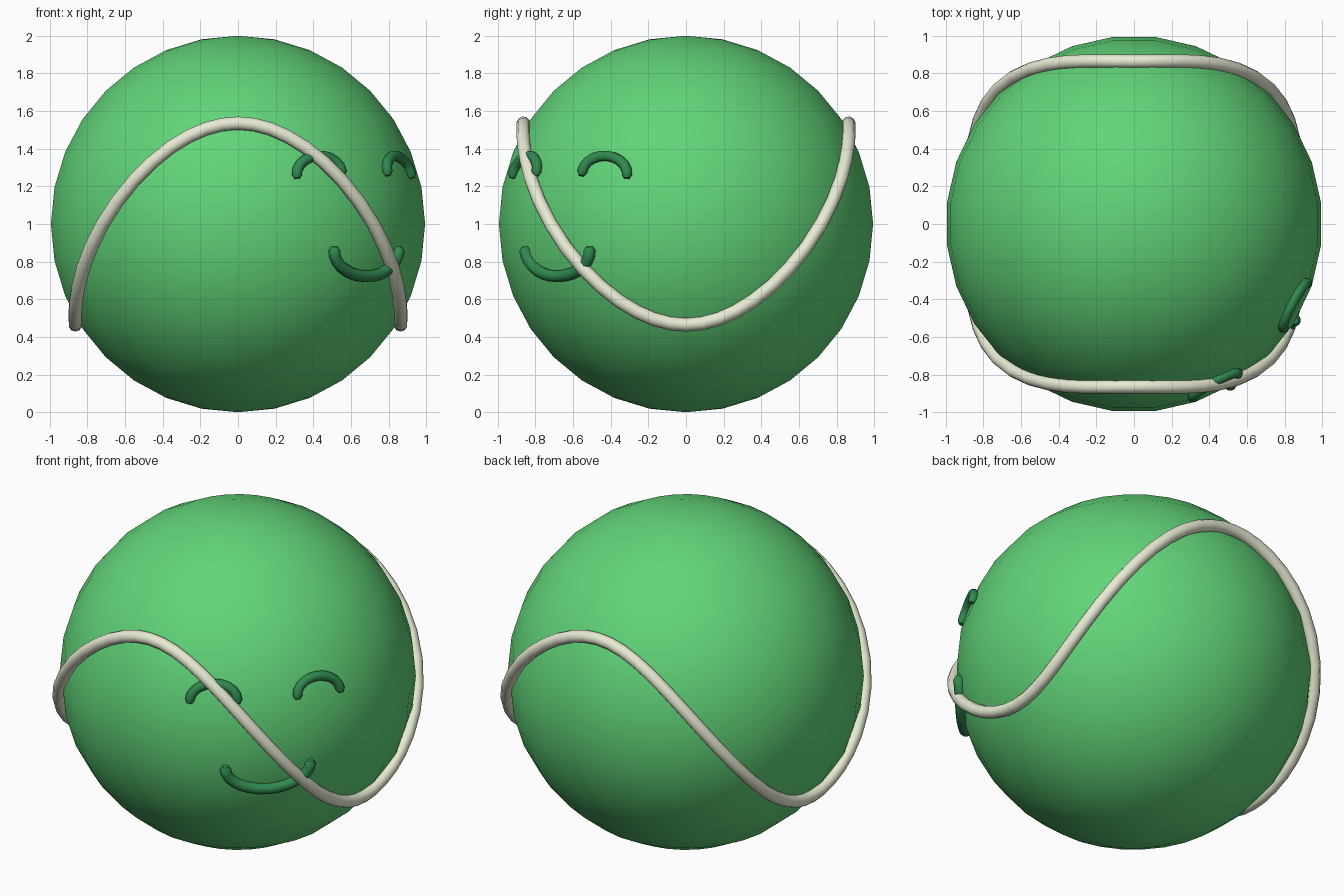
import bpy
from math import sin, cos, pi, radians, sqrt

if "Cube" in bpy.data.objects:
    bpy.data.objects.remove(bpy.data.objects["Cube"])


def material(name, rgb):
    m = bpy.data.materials.new(name)
    m.diffuse_color = (*rgb, 1)
    m.use_nodes = True
    m.node_tree.nodes["Principled BSDF"].inputs["Base Color"].default_value = m.diffuse_color
    return m


green = material("ball_green", (0.12, 0.66, 0.19))
cream = material("seam_cream", (0.80, 0.83, 0.65))
dark = material("face_green", (0.03, 0.25, 0.08))


def tube(name, points, radius, mat, closed=False):
    """Round tube along points; open tubes get rounded ends."""
    curve = bpy.data.curves.new(name, 'CURVE')
    curve.dimensions = '3D'
    curve.bevel_depth = radius
    curve.bevel_resolution = 3
    curve.use_fill_caps = not closed
    spline = curve.splines.new('POLY')
    spline.points.add(len(points) - 1)
    for sp, p in zip(spline.points, points):
        sp.co = (*p, 1)
    spline.use_cyclic_u = closed
    if not closed:
        spline.points[0].radius = spline.points[-1].radius = 0.55
    ob = bpy.data.objects.new(name, curve)
    bpy.context.collection.objects.link(ob)
    bpy.ops.object.select_all(action='DESELECT')
    ob.select_set(True)
    bpy.context.view_layer.objects.active = ob
    bpy.ops.object.convert(target='MESH')
    ob = bpy.context.object
    ob.data.materials.clear()
    ob.data.materials.append(mat)
    bpy.ops.object.shade_smooth_by_angle(angle=radians(50))
    return ob


def on_ball(azimuth, z, r=1.006):
    """Point on the ball's skin at an azimuth (degrees) and height."""
    h = sqrt(r * r - (z - 1) ** 2)
    a = radians(azimuth)
    return (h * cos(a), h * sin(a), z)


def arch(azimuth, half_width, z_end, rise, tilt=0.0, n=10):
    """Half-ellipse on the skin, with short straight tips."""
    pts = []
    for i in range(n + 1):
        t = pi * i / n
        pts.append((azimuth - half_width * cos(t), z_end + rise * sin(t) - tilt * cos(t)))
    tip = -0.02 if rise > 0 else 0.02
    pts = [(pts[0][0], pts[0][1] + tip)] + pts + [(pts[-1][0], pts[-1][1] + tip)]
    return [on_ball(a, z) for a, z in pts]


# Ball
bpy.ops.mesh.primitive_uv_sphere_add(segments=28, ring_count=16, radius=1,
                                     location=(0, 0, 1), rotation=(0, 0, pi / 28))
ball = bpy.context.object
ball.name = "ball"
ball.data.materials.append(green)
bpy.ops.object.shade_smooth()

# Wavy seam: high at front and back, low at the sides
seam = []
for i in range(64):
    t = pi / 4 + 2 * pi * i / 64
    w = -0.62 * cos(2 * t)
    s = 1.0165 / sqrt(1 + w * w)
    seam.append((s * cos(t), s * sin(t), 1 + s * w))
tube("seam", seam, 0.036, cream, closed=True)

# Smiling face looking toward the front right corner
for side, name in ((-1, "left_eye"), (1, "right_eye")):
    tube(name, arch(-45 + side * 18.2, 8.0, 1.27, 0.092, -side * 0.007), 0.028, dark)
tube("mouth", arch(-45, 14.1, 0.86, -0.138, n=14), 0.032, dark)
